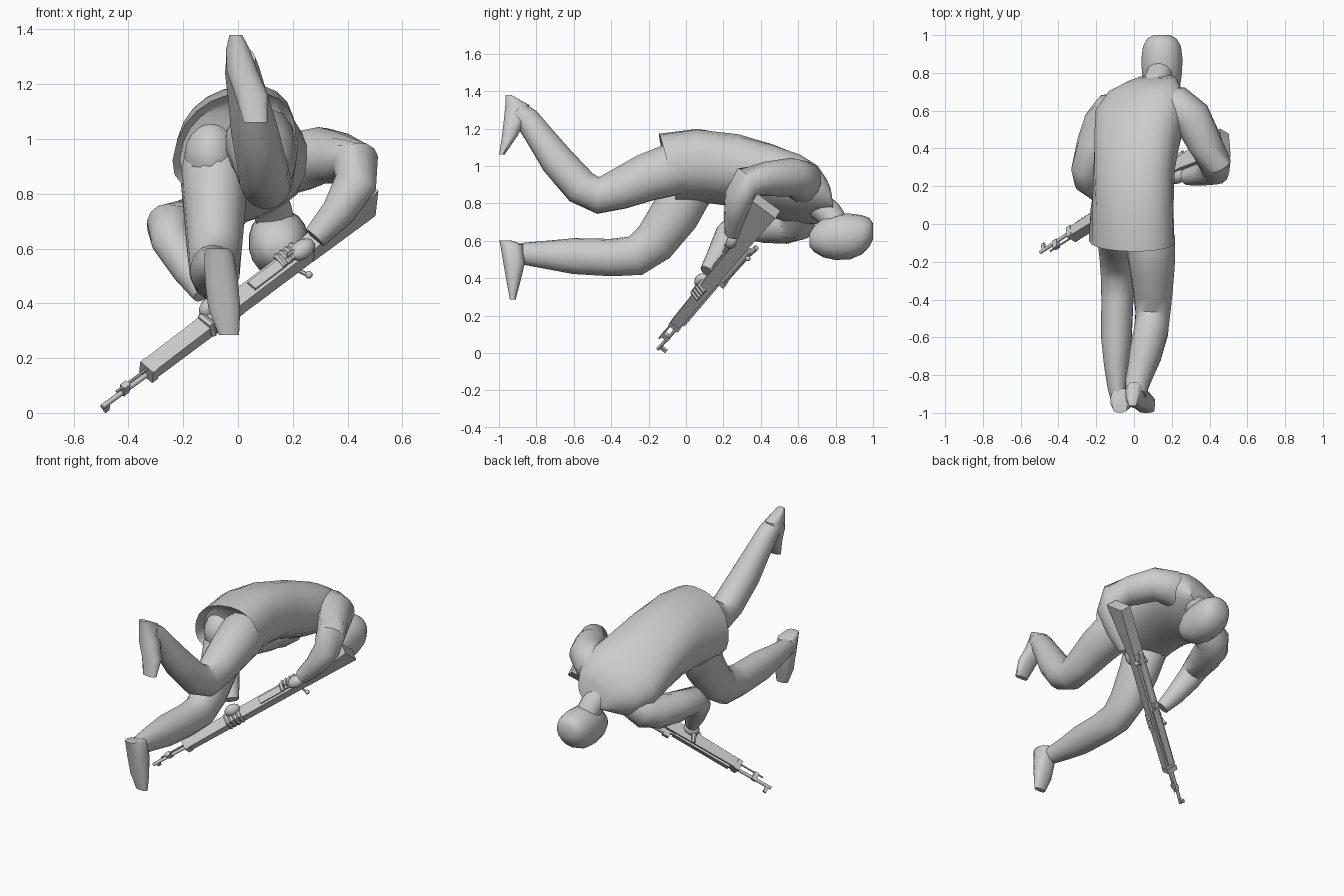
import bpy, bmesh, math
from mathutils import Vector, Matrix

grey = bpy.data.materials.new("plain grey")
grey.diffuse_color = (0.6, 0.6, 0.6, 1)


def finish(name, bm, angle=50):
    bmesh.ops.recalc_face_normals(bm, faces=bm.faces)
    me = bpy.data.meshes.new(name)
    bm.to_mesh(me)
    bm.free()
    me.materials.append(grey)
    ob = bpy.data.objects.new(name, me)
    bpy.context.collection.objects.link(ob)
    bpy.ops.object.select_all(action='DESELECT')
    ob.select_set(True)
    bpy.context.view_layer.objects.active = ob
    bpy.ops.object.shade_smooth_by_angle(angle=math.radians(angle))
    return ob


def loft(name, rings, n=12, power=1.0, angle=50):
    """Skin a list of (centre, U, V, flare) rounded rings and cap both ends."""
    bm = bmesh.new()
    loops = []
    for c, u, v, *flare in rings:
        k = flare[0] if flare else 0
        loop = []
        for i in range(n):
            a = 2 * math.pi * (i + 0.5) / n
            ca, sa = math.cos(a), math.sin(a)
            ca, sa = (math.copysign(abs(q) ** power, q) for q in (ca, sa))
            loop.append(bm.verts.new(Vector(c) + Vector(u) * ca * (1 - k * sa) + Vector(v) * sa))
        loops.append(loop)
    for a, b in zip(loops, loops[1:]):
        for i in range(n):
            j = (i + 1) % n
            bm.faces.new((a[i], a[j], b[j], b[i]))
    bm.faces.new(loops[0])
    bm.faces.new(loops[-1])
    return finish(name, bm, angle)


def tube(name, pts, n=12, wide=1.0):
    """Round limb through (x, y, z, radius) points; wide scales it across its bend."""
    p = [Vector(q[:3]) for q in pts]
    ref = (p[1] - p[0]).cross(p[-1] - p[-2])
    if ref.length < 1e-5:
        ref = (p[1] - p[0]).orthogonal()
    rings = []
    for i, q in enumerate(pts):
        t = (p[min(i + 1, len(p) - 1)] - p[max(i - 1, 0)]).normalized()
        u = (ref - t * ref.dot(t)).normalized()
        rings.append((p[i], u * q[3] * wide, t.cross(u) * q[3]))
    return loft(name, rings, n)


def ball(name, c, radii, rot=None, seg=16):
    bm = bmesh.new()
    bmesh.ops.create_uvsphere(bm, u_segments=seg, v_segments=seg // 2 + 2, radius=1)
    m = Matrix.Translation(c) @ (rot or Matrix.Identity(4)) @ Matrix.Diagonal((*radii, 1))
    bm.transform(m)
    return finish(name, bm)


# Coat: tilted oval sections from an inner hem, out to the hem, up to the neck
coat = []
for y, cx, cz, a, b, roll, lean, shear, flare in [
        (-0.05, -0.01, 0.985, 0.20, 0.155, 8, -0.25, 0.08, 0.1),
        (-0.10, -0.01, 0.99, 0.225, 0.18, 8, -0.25, 0.08, 0.12),
        (0.08, -0.01, 1.00, 0.222, 0.195, 11, -0.1, 0.0, 0.08),
        (0.28, 0.00, 0.975, 0.22, 0.185, 18, 0.0, -0.2, 0),
        (0.46, 0.02, 0.92, 0.235, 0.175, 24, 0.05, -0.4, 0),
        (0.60, 0.035, 0.87, 0.25, 0.155, 28, 0.1, -0.47, 0),
        (0.70, 0.065, 0.845, 0.21, 0.125, 28, 0.05, -0.47, 0),
        (0.76, 0.10, 0.825, 0.135, 0.085, 26, -0.1, -0.4, 0),
        (0.778, 0.115, 0.81, 0.10, 0.065, 25, -0.15, -0.4, 0)]:
    r = math.radians(roll)
    coat.append(((cx, y, cz),
                 Vector((math.cos(r), 0, math.sin(r))) * a,
                 Vector((shear, lean, math.cos(r))) * b, flare))
loft("coat", coat, 20, 0.85)

# Neck and head
tube("neck", [(0.10, 0.70, 0.80, 0.075), (0.125, 0.765, 0.745, 0.072),
              (0.145, 0.82, 0.66, 0.07)])
loft("head", [((0.148, y, z), (rx, 0, 0), (0, 0, rz)) for y, z, rx, rz in [
    (0.66, 0.605, 0.045, 0.035), (0.685, 0.61, 0.075, 0.07), (0.735, 0.617, 0.098, 0.106),
    (0.80, 0.62, 0.108, 0.123), (0.88, 0.623, 0.11, 0.122), (0.94, 0.632, 0.102, 0.105),
    (0.98, 0.645, 0.08, 0.077), (1.0, 0.65, 0.045, 0.043)]], 18, 0.93)

# Legs
tube("raised_leg", [
    (0.06, 0.04, 0.99, 0.12), (0.085, -0.08, 0.98, 0.143), (0.095, -0.22, 0.935, 0.13),
    (0.10, -0.36, 0.875, 0.112), (0.10, -0.47, 0.842, 0.10), (0.092, -0.56, 0.885, 0.098),
    (0.06, -0.69, 1.03, 0.092), (0.035, -0.78, 1.155, 0.077), (0.015, -0.85, 1.25, 0.068),
    (0.01, -0.905, 1.29, 0.058)], 14, 0.93)
tube("lower_leg", [
    (-0.10, 0.06, 0.99, 0.11), (-0.09, 0.02, 0.91, 0.145), (-0.085, -0.06, 0.74, 0.132),
    (-0.085, -0.17, 0.59, 0.117), (-0.085, -0.27, 0.52, 0.108), (-0.088, -0.40, 0.51, 0.10),
    (-0.093, -0.60, 0.518, 0.096), (-0.095, -0.75, 0.525, 0.075), (-0.09, -0.86, 0.53, 0.06),
    (-0.08, -0.93, 0.53, 0.05)], 14, 0.86)
ball("left_hip", (-0.10, -0.01, 0.94), (0.10, 0.13, 0.13))


# Shoes: level slices given as height, sole y, upper y, centre x, half width
def shoe(name, slices):
    loft(name, [((x, (y0 + y1) / 2, z), (w, 0, 0), (0, (y1 - y0) / 2, 0))
                for z, y0, y1, x, w in slices], 12, 0.8, 45)


shoe("raised_shoe", [
    (1.38, -0.965, -0.935, -0.008, 0.024), (1.325, -0.968, -0.835, 0.0, 0.045),
    (1.25, -0.975, -0.855, 0.015, 0.058), (1.16, -0.985, -0.90, 0.05, 0.062),
    (1.06, -1.0, -0.97, 0.065, 0.045)])
shoe("lower_shoe", [
    (0.60, -1.0, -0.93, -0.075, 0.04), (0.58, -0.995, -0.87, -0.07, 0.055),
    (0.48, -0.978, -0.86, -0.06, 0.062), (0.38, -0.96, -0.885, -0.05, 0.06),
    (0.285, -0.942, -0.91, -0.033, 0.038)])

# Arms, starting well inside the shoulders
tube("right_arm", [
    (0.06, 0.61, 0.86, 0.07), (0.14, 0.625, 0.885, 0.10), (0.23, 0.62, 0.92, 0.11),
    (0.305, 0.565, 0.94, 0.104), (0.375, 0.43, 0.93, 0.093), (0.43, 0.32, 0.912, 0.086),
    (0.43, 0.285, 0.84, 0.079), (0.363, 0.265, 0.73, 0.062), (0.28, 0.25, 0.64, 0.045)], 14)
tube("left_arm", [
    (0.02, 0.60, 0.79, 0.07), (-0.05, 0.605, 0.745, 0.098), (-0.125, 0.59, 0.70, 0.105),
    (-0.17, 0.53, 0.685, 0.102), (-0.21, 0.42, 0.68, 0.094), (-0.255, 0.28, 0.685, 0.08),
    (-0.245, 0.23, 0.635, 0.075), (-0.18, 0.17, 0.52, 0.06), (-0.125, 0.115, 0.435, 0.042)], 14)

# Rifle frame: d runs muzzle to butt, u points to the sights, s is sideways
d = Vector((1, 0.64, 0.75)).normalized()
u = Vector((-0.07, 0.8, -0.6))
u = (u - d * u.dot(d)).normalized()
s = d.cross(u)
muzzle = Vector((-0.495, -0.16, 0.028))
frame = Matrix((d, u, s)).transposed().to_4x4()


def at(l, h=0, w=0):
    return muzzle + d * l + u * h + s * w


def block(name, l0, l1, h0, h1, half, h2=None, h3=None):
    """Tapering bar; h0..h1 at the near end, h2..h3 at the far end."""
    h2, h3 = (h0 if h2 is None else h2), (h1 if h3 is None else h3)
    bm = bmesh.new()
    v = [bm.verts.new(at(l, h, w)) for w in (-half, half)
         for l, h in ((l0, h0), (l1, h2), (l1, h3), (l0, h1))]
    for f in ((0, 1, 2, 3), (7, 6, 5, 4), (0, 4, 5, 1), (1, 5, 6, 2), (2, 6, 7, 3), (3, 7, 4, 0)):
        bm.faces.new([v[i] for i in f])
    finish(name, bm, 30)


def rod(name, a, b, r, n=8):
    tube(name, [(*at(*a), r), (*at(*b), r)], n)


block("forestock", 0.24, 0.80, -0.032, 0.025, 0.032, -0.044, 0.03)
block("stock_middle", 0.80, 1.05, -0.044, 0.03, 0.032, -0.047, 0.03)
block("butt_stock", 1.05, 1.37, -0.047, 0.028, 0.034, -0.12, 0.034)
block("hand_guard", 0.28, 0.66, 0.02, 0.04, 0.02)
block("magazine_plate", 0.76, 0.92, -0.055, -0.04, 0.02)
rod("barrel", (0.0, 0.012), (0.75, 0.03), 0.010)
rod("cleaning_rod", (0.07, -0.02), (0.25, -0.02), 0.005, 6)
block("front_band", 0.225, 0.255, -0.032, 0.032, 0.034)
block("muzzle_band", 0.10, 0.13, -0.025, 0.025, 0.012)
block("front_sight", 0.015, 0.035, 0.01, 0.055, 0.007)
block("rear_sight", 0.68, 0.72, 0.03, 0.068, 0.014)
rod("receiver", (0.72, 0.042), (1.02, 0.048), 0.021)
rod("bolt", (0.98, 0.052), (1.07, 0.062), 0.015)
rod("bolt_handle", (0.99, 0.05), (1.01, 0.06, -0.045), 0.008, 6)
ball("bolt_knob", at(1.015, 0.06, -0.05), (0.014,) * 3, None, 8)
rod("trigger_guard_front", (0.93, -0.04), (0.945, -0.075), 0.007, 6)
rod("trigger_guard", (0.94, -0.075), (1.0, -0.072), 0.007, 6)

# Hands gripping the stock, with curled fingers
ball("right_palm", (0.235, 0.25, 0.597), (0.055, 0.032, 0.036), frame, 12)
ball("left_palm", (-0.10, 0.085, 0.385), (0.05, 0.04, 0.035), frame, 12)
for i in range(4):
    l = 0.93 + i * 0.025
    tube("right_finger", [(*at(l, -0.035, 0.04), 0.014), (*at(l - 0.01, -0.06, 0.02), 0.014),
                          (*at(l - 0.015, -0.055, -0.02), 0.012)], 6)
    l = 0.53 + i * 0.026
    tube("left_finger", [(*at(l, -0.04, 0.03), 0.014), (*at(l, -0.045, -0.025), 0.014),
                         (*at(l, 0.0, -0.042), 0.012)], 6)
tube("left_thumb", [(*at(0.56, -0.02, 0.045), 0.015), (*at(0.54, 0.03, 0.043), 0.012)], 6)
tube("right_thumb", [(*at(1.0, -0.02, 0.045), 0.015), (*at(0.97, 0.02, 0.043), 0.012)], 6)
